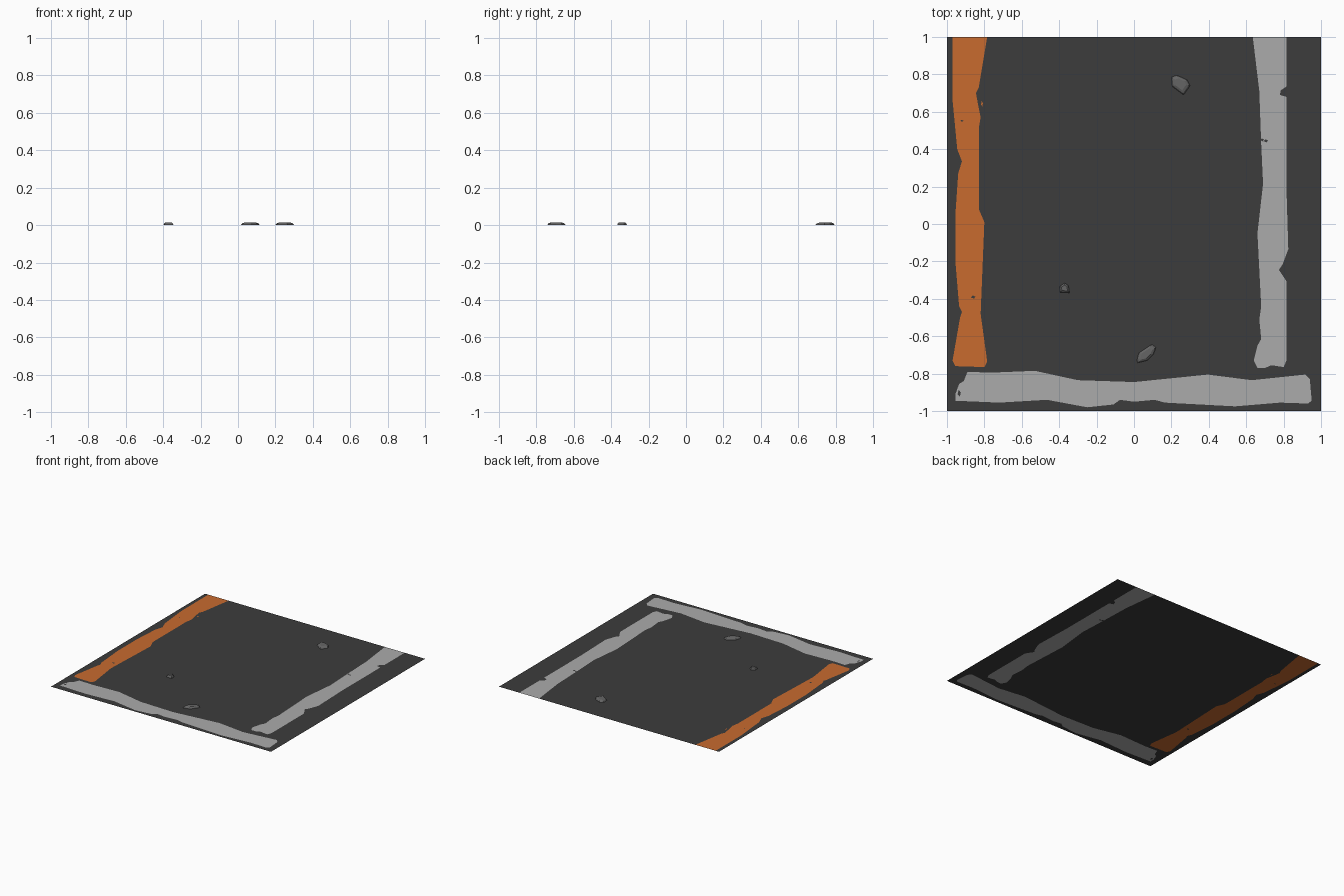
import bpy, bmesh
from mathutils import Vector
from mathutils.geometry import delaunay_2d_cdt

if "Cube" in bpy.data.objects:
    bpy.data.objects.remove(bpy.data.objects["Cube"])


def material(name, color):
    m = bpy.data.materials.new(name)
    m.diffuse_color = (*color, 1)
    m.use_nodes = True
    m.node_tree.nodes["Principled BSDF"].inputs["Base Color"].default_value = m.diffuse_color
    return m


MATS = [material("asphalt grey", (0.045, 0.045, 0.045)),
        material("paint orange", (0.58, 0.147, 0.028)),
        material("paint white", (0.41, 0.41, 0.41))]
STONE = material("stone grey", (0.13, 0.13, 0.13))


def make_object(name, verts, faces, mats):
    me = bpy.data.meshes.new(name)
    me.from_pydata(verts, [], faces)
    for m in mats:
        me.materials.append(m)
    ob = bpy.data.objects.new(name, me)
    bpy.context.collection.objects.link(ob)
    return ob


def ccw(poly):
    area = sum(a[0] * b[1] - b[0] * a[1] for a, b in zip(poly, poly[1:] + poly[:1]))
    return poly if area > 0 else poly[::-1]


def spot(x, y, w, h):
    # small irregular chip in the paint
    return [(x - w, y - h * .3), (x + w * .4, y - h), (x + w, y + h * .2), (x - w * .2, y + h)]


# Worn outlines of the painted road lines
orange_line = [(-.97, 1), (-.97, .66), (-.945, .40), (-.92, .335), (-.94, .27), (-.955, .05),
               (-.955, -.2), (-.935, -.44), (-.92, -.47), (-.93, -.5), (-.97, -.73), (-.955, -.76),
               (-.80, -.765), (-.785, -.735), (-.82, -.48), (-.80, .01), (-.83, .08), (-.83, .51),
               (-.82, .57), (-.835, .645), (-.845, .70), (-.83, .73), (-.785, 1)]
white_line = [(.635, 1), (.67, .71), (.68, .43), (.69, .215), (.66, -.05), (.68, -.44), (.67, -.51),
              (.68, -.615), (.66, -.65), (.64, -.73), (.66, -.77), (.70, -.77), (.735, -.755),
              (.80, -.765), (.815, -.73), (.815, -.305), (.775, -.245), (.795, -.215), (.825, -.135),
              (.815, .19), (.815, .68), (.78, .69), (.785, .715), (.815, .735), (.815, 1)]
front_line = [(-.955, -.945), (-.955, -.91), (-.935, -.855), (-.91, -.84), (-.89, -.79),
              (-.77, -.795), (-.53, -.785), (-.30, -.835), (0, -.845), (.395, -.805), (.63, -.835),
              (.915, -.805), (.94, -.83), (.95, -.945), (.93, -.96), (.78, -.955), (.54, -.975),
              (.165, -.955), (.11, -.94), (0, -.95), (-.075, -.94), (-.11, -.965), (-.25, -.98),
              (-.465, -.94), (-.72, -.955)]

# Road sheet: every region (outline, colour) is cut into one flat surface
regions = [([(-1, -1), (1, -1), (1, 1), (-1, 1)], 0),
           (orange_line, 1), (white_line, 2), (front_line, 2),
           (spot(-.86, -.39, .012, .009), 0), (spot(-.92, .552, .008, .005), 0),
           (spot(.685, .45, .01, .008), 0), (spot(.705, .445, .012, .008), 0),
           (spot(-.935, -.905, .009, .018), 0), (spot(-.813, .643, .005, .014), 1)]
pts, polys = [], []
for outline, _ in regions:
    polys.append(list(range(len(pts), len(pts) + len(outline))))
    pts += [Vector(p) for p in ccw(outline)]
verts, _, faces, _, _, origin = delaunay_2d_cdt(pts, [], polys, 1, 1e-5)
road = make_object("road_sheet", [(v.x, v.y, 0) for v in verts], faces, MATS)
for face, ids in zip(road.data.polygons, origin):
    face.material_index = regions[max(ids)][1] if ids else 0

bm = bmesh.new()
bm.from_mesh(road.data)
for f in bm.faces:
    if f.normal.z < 0:
        f.normal_flip()
bm.to_mesh(road.data)
bm.free()


# Low flat-topped stones: outline, bevelled shoulder, smaller top
def stone(name, outline, height):
    outline = ccw(outline)
    n = len(outline)
    cx = sum(p[0] for p in outline) / n
    cy = sum(p[1] for p in outline) / n
    verts = [(cx + (x - cx) * s, cy + (y - cy) * s, z)
             for s, z in ((1, 0), (.86, height * .65), (.6, height)) for x, y in outline]
    faces = [(r * n + i, r * n + (i + 1) % n, (r + 1) * n + (i + 1) % n, (r + 1) * n + i)
             for r in range(2) for i in range(n)]
    faces.append(tuple(range(2 * n, 3 * n)))
    make_object(name, verts, faces, [STONE])


stone("stone_back", [(.20, .785), (.23, .795), (.285, .77), (.30, .74), (.265, .69), (.205, .735)], .014)
stone("stone_front", [(.015, -.73), (.025, -.69), (.095, -.643), (.117, -.66), (.105, -.695), (.07, -.73), (.02, -.742)], .014)
stone("stone_middle", [(-.395, -.365), (-.398, -.335), (-.37, -.315), (-.35, -.33), (-.345, -.368)], .014)
